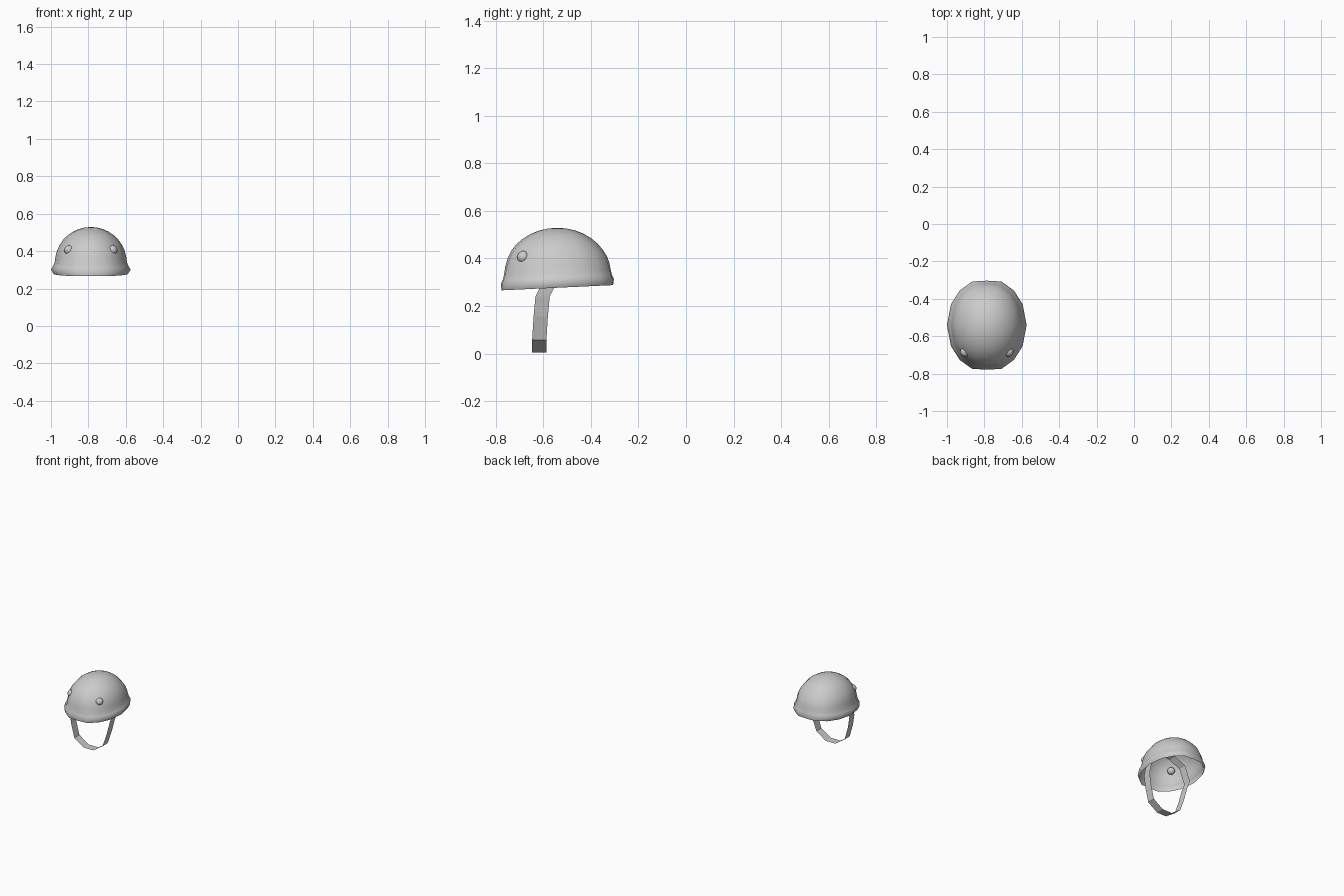
import bpy, bmesh, math
from mathutils import Vector

if "Cube" in bpy.data.objects:
    bpy.data.objects.remove(bpy.data.objects["Cube"])

CENTRE = Vector((-0.787, -0.541, 0))
HALF_X, HALF_Y = 0.213, 0.238


def make_object(name, bm, smooth):
    mesh = bpy.data.meshes.new(name)
    bm.to_mesh(mesh)
    bm.free()
    obj = bpy.data.objects.new(name, mesh)
    bpy.context.collection.objects.link(obj)
    obj.location = CENTRE
    for poly in mesh.polygons:
        poly.use_smooth = smooth
    return obj


# Rim outline: one quarter, mirrored into a full sixteen-point loop
quarter = [(1, 0), (0.9, 0.47), (0.68, 0.78), (0.37, 0.98), (0, 1)]
half = quarter + [(-x, y) for x, y in quarter[-2::-1]]
outline = half + [(x, -y) for x, y in half[-2:0:-1]]

# Profile (x scale, y scale, z): turned-in lip, flare, then the dome
rings = [(0.93, 0.985, 0.277), (1.0, 1.0, 0.301),
         (0.945, 0.965, 0.321), (0.91, 0.945, 0.338)]
DOME_BASE, DOME_HEIGHT, DOME_STEPS = 0.34, 0.189, 9
for i in range(1, DOME_STEPS):
    a = math.pi / 2 * i / DOME_STEPS
    rings.append((0.9 * math.cos(a), 0.935 * math.cos(a),
                  DOME_BASE + DOME_HEIGHT * math.sin(a)))

# Helmet shell
bm = bmesh.new()
loops = []
for scale_x, scale_y, z in rings:
    rise = max((z - DOME_BASE) / DOME_HEIGHT, 0)
    tilt = 0.011 * max(0, 1 - rise * 2)
    roundness = min(rise * 1.5, 1)
    loop = []
    for x, y in outline:
        to_circle = 1 + roundness * (1 / math.hypot(x, y) - 1)
        loop.append(bm.verts.new((x * to_circle * scale_x * HALF_X,
                                  y * to_circle * scale_y * HALF_Y,
                                  z + tilt * y)))
    loops.append(loop)
count = len(outline)
for low, high in zip(loops, loops[1:]):
    for i in range(count):
        j = (i + 1) % count
        bm.faces.new((low[i], low[j], high[j], high[i]))
crown = bm.verts.new((0, 0, DOME_BASE + DOME_HEIGHT))
for i in range(count):
    bm.faces.new((loops[-1][i], loops[-1][(i + 1) % count], crown))
make_object("helmet_shell", bm, True)

# Chin strap: flat webbing looping under the chin and up inside the dome
side = [(0.04, -0.076, 0.005), (0.117, -0.076, 0.057),
        (0.148, -0.07, 0.155), (0.166, -0.062, 0.24),
        (0.172, -0.04, 0.285), (0.138, -0.05, 0.40),
        (0.075, -0.08, 0.462), (0.0, -0.095, 0.487)]
path = side + [(-x, y, z) for x, y, z in side[-2::-1]]
bm = bmesh.new()
edges = [[bm.verts.new((x, y + s * 0.03, z)) for s in (-1, 1)]
         for x, y, z in path]
for a, b in zip(edges, edges[1:] + edges[:1]):
    bm.faces.new((a[0], a[1], b[1], b[0]))
make_object("chin_strap", bm, False)

# Flattened studs on either side of the brow
for sign, name in ((1, "left_stud"), (-1, "right_stud")):
    bm = bmesh.new()
    bmesh.ops.create_uvsphere(bm, u_segments=16, v_segments=8, radius=0.026)
    bmesh.ops.scale(bm, vec=(1, 1, 0.85), verts=bm.verts)
    stud = make_object(name, bm, True)
    offset = Vector((sign * 0.118, -0.145, 0.407))
    stud.location = CENTRE + offset
    normal = Vector((offset.x / HALF_X, offset.y / HALF_Y, 0.4))
    stud.rotation_euler = normal.to_track_quat('Z', 'Y').to_euler()
